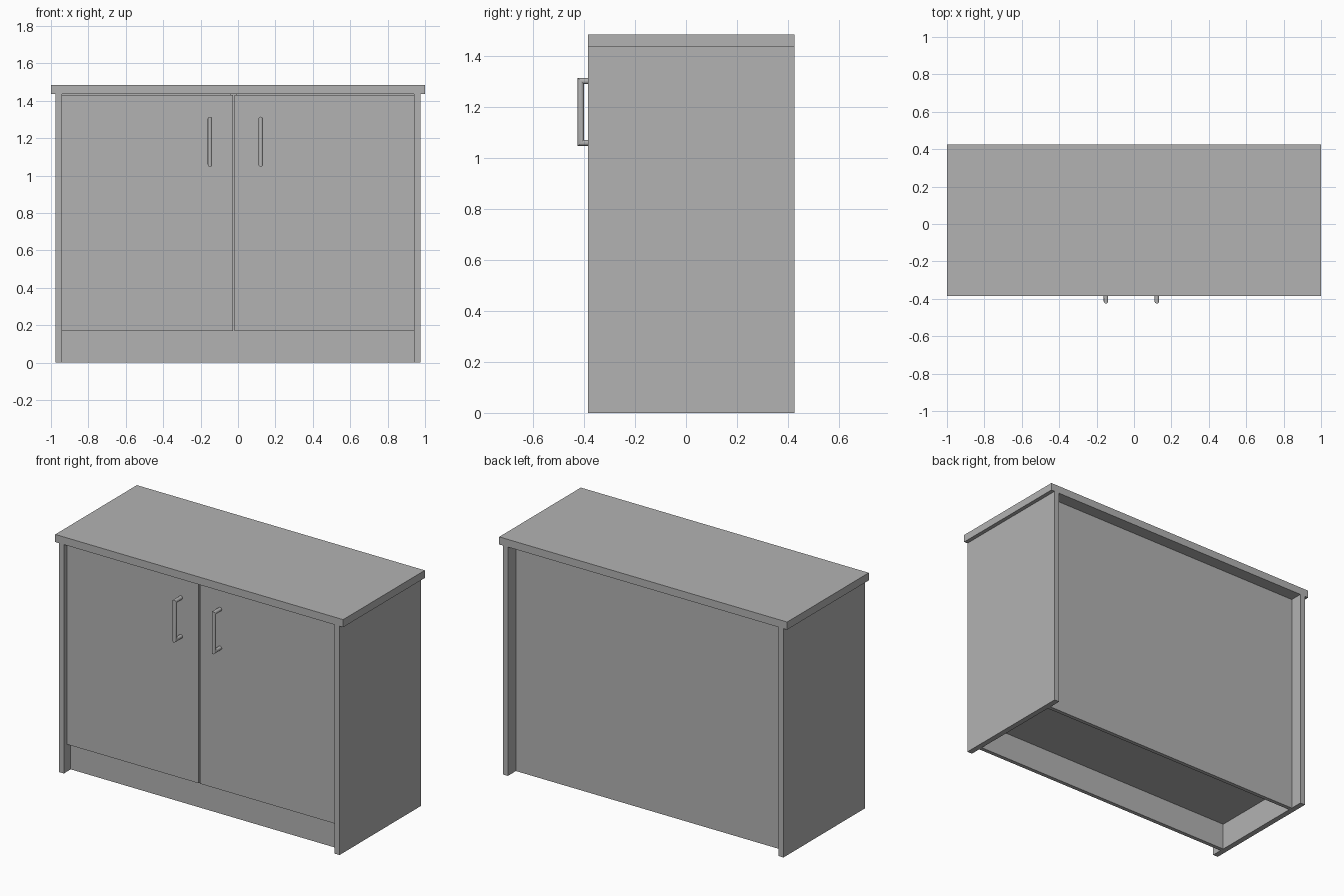
import bpy, bmesh, math

default = bpy.data.objects.get("Cube")
if default:
    bpy.data.objects.remove(default, do_unlink=True)

grey = bpy.data.materials.new("plain grey")
grey.use_nodes = True
colour = (0.45, 0.45, 0.45, 1)
grey.diffuse_color = colour
grey.node_tree.nodes["Principled BSDF"].inputs["Base Color"].default_value = colour


def finish(name, bm):
    bmesh.ops.recalc_face_normals(bm, faces=bm.faces)
    mesh = bpy.data.meshes.new(name)
    bm.to_mesh(mesh)
    bm.free()
    mesh.materials.append(grey)
    obj = bpy.data.objects.new(name, mesh)
    bpy.context.collection.objects.link(obj)
    return obj


def board(name, xs, ys, zs):
    """Rectangular board spanning the given ranges."""
    bm = bmesh.new()
    bmesh.ops.create_cube(bm, size=1)
    for v in bm.verts:
        for i, (low, high) in enumerate((xs, ys, zs)):
            v.co[i] = low if v.co[i] < 0 else high
    return finish(name, bm)


def handle(name, x, base, bar, low, high, r, sides=20):
    """Round U-shaped pull with mitred corners."""
    bm = bmesh.new()
    strips = []
    for k in range(sides):
        a = math.tau * k / sides
        c, s = r * math.cos(a), r * math.sin(a)
        path = [(base, high + s), (bar - s, high + s),
                (bar - s, low - s), (base, low - s)]
        strips.append([bm.verts.new((x + c, y, z)) for y, z in path])
    for k in range(sides):
        p, q = strips[k - 1], strips[k]
        for j in range(3):
            bm.faces.new((p[j], p[j + 1], q[j + 1], q[j]))
    for end in (0, 3):
        bm.faces.new([s[end] for s in strips])
    obj = finish(name, bm)
    bpy.ops.object.select_all(action="DESELECT")
    obj.select_set(True)
    bpy.context.view_layer.objects.active = obj
    bpy.ops.object.shade_smooth_by_angle(angle=math.radians(35))


# Main dimensions
FRONT, BACK = -0.385, 0.425
INNER, OUTER = 0.94, 0.975
TOP_Z, KICK_Z, T = 1.437, 0.17, 0.035
SPLIT = -0.023
DOOR_Y = FRONT + 0.033
BACK_Y = BACK - 0.08

# Worktop and carcass
board("worktop", (-1, 1), (FRONT, BACK), (TOP_Z, 1.485))
board("left_side_panel", (INNER, OUTER), (FRONT, BACK), (0, TOP_Z))
board("right_side_panel", (-OUTER, -INNER), (FRONT, BACK), (0, TOP_Z))
board("back_panel", (-INNER, INNER), (BACK_Y - 0.025, BACK_Y), (0, TOP_Z))
board("plinth", (-INNER, INNER), (DOOR_Y + T, DOOR_Y + T + 0.025), (0, KICK_Z))
board("centre_divider", (SPLIT - T / 2, SPLIT + T / 2),
      (DOOR_Y + T, BACK_Y - 0.025), (KICK_Z + T, TOP_Z))

# Doors, bottom boards and handles on both sides of the split
for side, outer, inner, hx in (("left", INNER, SPLIT + 0.005, 0.122),
                               ("right", -INNER, SPLIT - 0.005, -0.15)):
    board(side + "_door", sorted((outer, inner)), (DOOR_Y, DOOR_Y + T), (KICK_Z, 1.43))
    board(side + "_bottom_board", sorted((outer, SPLIT)),
          (DOOR_Y + T, BACK_Y - 0.025), (KICK_Z, KICK_Z + T))
    handle(side + "_handle", hx, DOOR_Y, -0.413, 1.06, 1.303, 0.012)
